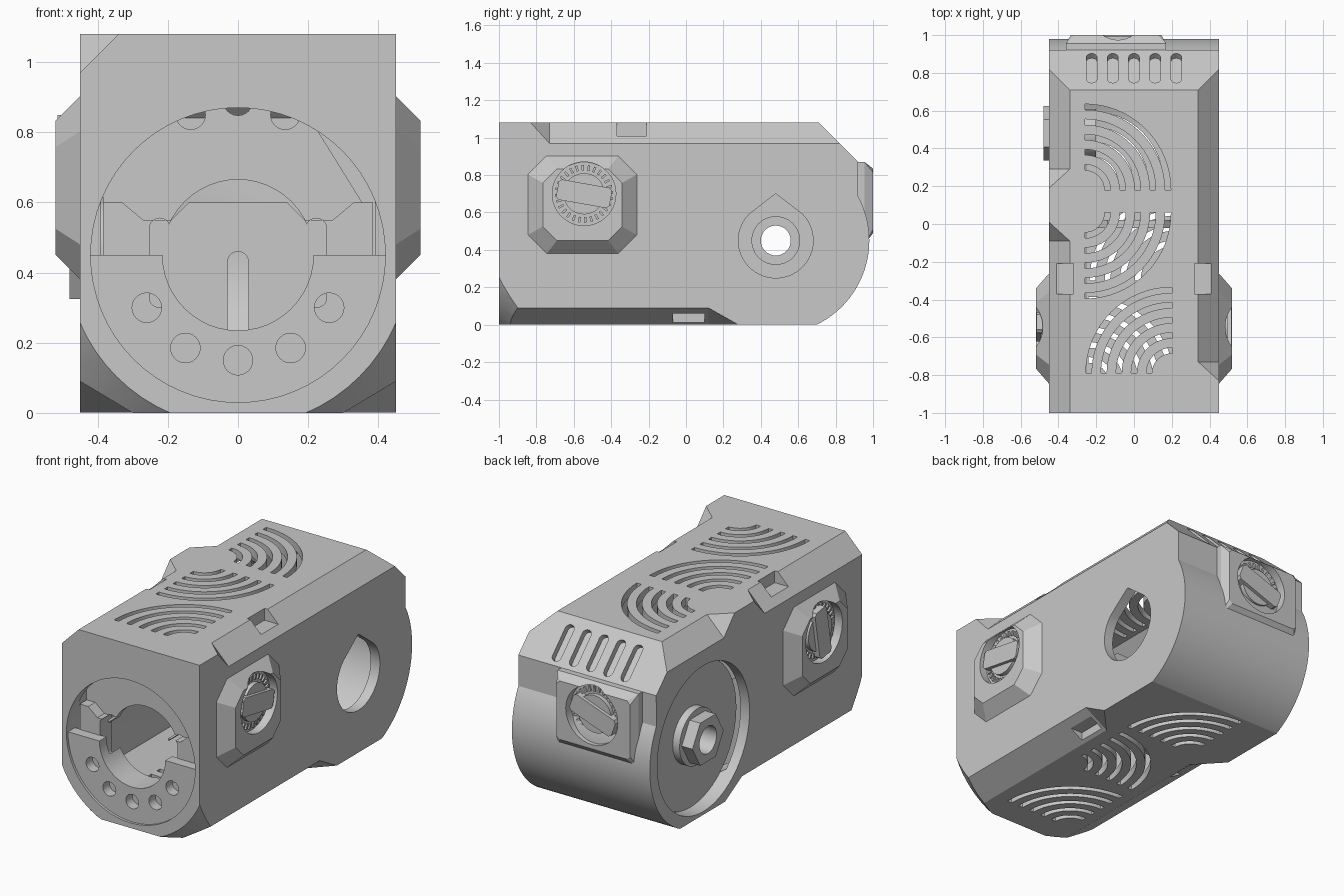
import bpy, bmesh, math
from mathutils import Matrix, Vector

if "Cube" in bpy.data.objects:
    bpy.data.objects.remove(bpy.data.objects["Cube"])

grey = bpy.data.materials.new("plain_grey")
grey.use_nodes = True
grey.diffuse_color = (0.58, 0.58, 0.58, 1)
grey.node_tree.nodes["Principled BSDF"].inputs["Base Color"].default_value = (0.58, 0.58, 0.58, 1)


def finish(bm, name, matrix=None):
    if matrix is not None:
        bm.transform(matrix)
    bmesh.ops.recalc_face_normals(bm, faces=bm.faces)
    mesh = bpy.data.meshes.new(name)
    bm.to_mesh(mesh)
    bm.free()
    obj = bpy.data.objects.new(name, mesh)
    bpy.context.collection.objects.link(obj)
    mesh.materials.append(grey)
    return obj


def prism(name, polys, axis, lo, hi, matrix=None):
    """Extrude outlines along one axis; outlines use the other two axes in order."""
    bm = bmesh.new()
    place = {"x": lambda p, t: (t, p[0], p[1]),
             "y": lambda p, t: (p[0], t, p[1]),
             "z": lambda p, t: (p[0], p[1], t)}[axis]
    for poly in polys:
        a = [bm.verts.new(place(p, lo)) for p in poly]
        b = [bm.verts.new(place(p, hi)) for p in poly]
        bm.faces.new(a)
        bm.faces.new(b[::-1])
        for i in range(len(a)):
            j = (i + 1) % len(a)
            bm.faces.new((a[i], a[j], b[j], b[i]))
    return finish(bm, name, matrix)


def hull(name, points, matrix=None):
    bm = bmesh.new()
    for p in points:
        bm.verts.new(p)
    bmesh.ops.convex_hull(bm, input=bm.verts)
    return finish(bm, name, matrix)


def arc(cx, cy, r, a0, a1, n=16):
    angles = [math.radians(a0 + (a1 - a0) * i / n) for i in range(n + 1)]
    return [(cx + r * math.cos(a), cy + r * math.sin(a)) for a in angles]


def circle(cx, cy, r, n=48):
    return arc(cx, cy, r, 0, 360 - 360 / n, n - 1)


def rect(x0, x1, y0, y1):
    return [(x0, y0), (x1, y0), (x1, y1), (x0, y1)]


def capsule(cx, y0, y1, r):
    return arc(cx, y1 - r, r, 0, 180, 10) + arc(cx, y0 + r, r, 180, 360, 10)


def octagon(x0, x1, y0, y1, c):
    return [(x0 + c, y0), (x1 - c, y0), (x1, y0 + c), (x1, y1 - c),
            (x1 - c, y1), (x0 + c, y1), (x0, y1 - c), (x0, y0 + c)]


def mirrored(pts):
    return pts + [(-x, z) for x, z in reversed(pts)]


def boolean(obj, cutter, op="DIFFERENCE"):
    mod = obj.modifiers.new("cut", "BOOLEAN")
    mod.operation, mod.object, mod.solver = op, cutter, "EXACT"
    bpy.context.view_layer.objects.active = obj
    bpy.ops.object.modifier_apply(modifier=mod.name)
    bpy.data.objects.remove(cutter)


# Housing: side profile with a round rear and a sloped top edge
side = [(-1, 0)] + arc(0.48, 0.45, 0.5, -64, 28.4, 32) + [(0.92, 0.87), (0.71, 1.08), (-1, 1.08)]
housing = prism("housing", [side], "x", -0.45, 0.45)

# Hollow interior
inner = [(-0.93, 0.05)] + arc(0.48, 0.45, 0.4, -90, 0, 20) + [(0.88, 0.84), (0.69, 1.03), (-0.93, 1.03)]
cavity = prism("cavity", [inner], "x", -0.5, 0.5)
section = mirrored([(0.25, 0.05), (0.39, 0.14), (0.39, 0.92), (0.29, 1.03)])
boolean(cavity, prism("section", [section], "y", -1.2, 1.2), "INTERSECT")
boolean(housing, cavity)


# Tapered edge chamfers
def chamfer(s, a, b, c, y0, y1, t0, t1):
    pts = []
    for y, t in ((y0, -t0), (y1, t1)):
        pts += [(s * a[0], y, a[1]), (s * b[0], y, b[1]), (s * c[0], y + t, c[1])]
    boolean(housing, hull("chamfer_cut", pts))


top_edge = ((0.31, 1.11), (0.48, 0.94), (0.48, 1.11))
low_edge = ((0.25, -0.03), (0.5, 0.12), (0.5, -0.03))
chamfer(1, *top_edge, -0.73, 1.2, 0.155, 0)
chamfer(-1, *top_edge, -1.2, -0.09, 0, 0.155)
chamfer(-1, *top_edge, 0.29, 1.2, 0.155, 0)
for s in (1, -1):
    chamfer(s, *low_edge, -1.2, 0.12, 0, 0.267)
    # Small latch notches in the chamfers
    for y0, y1, z0, z1 in ((-0.37, -0.21, 1.01, 1.2), (-0.07, 0.1, -0.1, 0.06)):
        boolean(housing, prism("notch", [rect(y0, y1, z0, z1)], "x", *sorted((s * 0.32, s * 0.6))))

# Conical rounding of the lower front corners
corner = prism("corner_cut", [rect(-0.6, 0.6, -0.1, 0.45)], "y", -1.1, -0.85)
cone = [(x, -1.15, z) for x, z in circle(0, 0.45, 0.361, 64)]
cone += [(x, -0.8, z) for x, z in circle(0, 0.45, 0.662, 64)]
boolean(corner, hull("cone", cone))
boolean(housing, corner)

# Round openings: front mouth, left teardrop, right recess
boolean(housing, prism("mouth", [circle(0, 0.45, 0.42, 64)], "y", -1.1, -0.85))
drop = arc(0.48, 0.45, 0.2, 135, 405, 40) + [(0.52, 0.67), (0.48, 0.7), (0.44, 0.67)]
boolean(housing, prism("teardrop", [drop], "x", 0.3, 0.6))
boolean(housing, prism("recess", [circle(0.48, 0.45, 0.43, 64)], "x", -0.6, -0.36))


# Curved vent slots
def fan(cx, cy, start, w=0.015):
    out = []
    for i in range(5):
        r = 0.12 + 0.08 * i
        out.append(arc(cx, cy, r + w, start, start + 90) + arc(cx, cy, r - w, start + 90, start))
    return out


top_fans = fan(-0.26, 0.18, 0) + fan(-0.26, 0.06, -90) + fan(0.2, -0.79, 90)
low_fans = fan(-0.24, -0.84, 0) + fan(0.22, -0.3, 90) + fan(-0.22, 0.22, 0)
boolean(housing, prism("top_slots", top_fans, "z", 0.95, 1.2))
boolean(housing, prism("low_slots", low_fans, "z", -0.1, 0.12))

# Shallow vents square to the rear slope
slope = Matrix.Translation((0, 0.825, 0.965)) @ Matrix.Rotation(math.radians(-45), 4, "X")
vents = [capsule(0.112 * i, -0.11, 0.11, 0.028) for i in range(-2, 3)]
boolean(housing, prism("rear_vents", vents, "z", -0.035, 0.1, slope))

# Lower front plate with bore and small holes
plate = prism("front_plate", [arc(0, 0.45, 0.425, 180, 360, 40)], "y", -0.985, -0.92)
spots = [(0, 0.15), (0.15, 0.185), (-0.15, 0.185), (0.26, 0.3), (-0.26, 0.3)]
boolean(plate, prism("spots", [circle(x, z, 0.042, 24) for x, z in spots], "y", -1.2, -0.5))

# Stepped holder and inner wall behind the plate
steps = [(0.14, 0.6), (0.19, 0.55), (0.27, 0.55), (0.33, 0.6), (0.385, 0.6), (0.385, 0.15), (0.25, 0.06)]
holder = prism("holder", [mirrored(steps)], "y", -0.925, -0.86)
wall = prism("inner_wall", [[(-0.33, 0.06), (0.33, 0.06), (0.385, 0.55), (0.23, 0.8), (0.2, 1.025),
                             (-0.28, 1.025), (-0.385, 0.9), (-0.385, 0.15)]], "y", -0.86, -0.82)
upper = [circle(x, z, 0.042, 24) for x, z in ((0, 0.89), (0.135, 0.85), (-0.135, 0.85))]
boolean(wall, prism("upper_holes", upper, "y", -1.2, -0.5))
for part in (holder, wall):
    slots = [capsule(s * 0.223, 0.3, 0.555, 0.03) for s in (1, -1)]
    boolean(part, prism("slots", slots, "y", -1.2, -0.5))
for part in (plate, holder, wall):
    boolean(part, prism("bore", [circle(0, 0.45, 0.215)], "y", -1.2, -0.5))

# Rear partition with a keyhole slot
partition = prism("partition", [mirrored(steps)], "y", -0.02, 0.02)
boolean(partition, prism("slot", [capsule(0, 0.2, 0.46, 0.03)], "y", -0.2, 0.2))

# Right recess: floor disc, flange, hex nut and inner sleeve, all bored through
for name, poly, x0, x1 in (("recess_floor", circle(0.48, 0.45, 0.428, 64), -0.365, -0.33),
                           ("nut_flange", circle(0.48, 0.45, 0.165), -0.41, -0.36),
                           ("hex_nut", circle(0.48, 0.45, 0.145, 6), -0.48, -0.4),
                           ("sleeve", circle(0.48, 0.45, 0.13), -0.34, -0.2)):
    part = prism(name, [poly], "x", x0, x1)
    boolean(part, prism("bore", [circle(0.48, 0.45, 0.08, 32)], "x", -0.7, 0))


# Raised boss with a dial in a round pocket; local z points outward
def dial_boss(name, matrix, layers, cx, cy, tilt):
    top = layers[-1][1]
    boss = hull(name + "_boss", [(*p, h) for poly, h in layers for p in poly], matrix)
    boolean(boss, prism("pocket", [circle(cx, cy, 0.17)], "z", top - 0.05, top + 0.1, matrix))
    prism(name + "_dial", [circle(cx, cy, 0.11)], "z", top - 0.06, top - 0.025, matrix)
    local = matrix @ Matrix.Translation((cx, cy, 0)) @ Matrix.Rotation(math.radians(tilt), 4, "Z")
    grip = octagon(-0.145, 0.145, -0.055, 0.055, 0.015)
    prism(name + "_grip", [grip], "z", top - 0.06, top - 0.005, local)
    ticks = []
    for i in range(28):
        turn = Matrix.Rotation(math.tau * i / 28, 2)
        ticks.append([turn @ Vector(p) for p in rect(0.125, 0.155, -0.006, 0.006)])
    prism(name + "_ticks", [[(v.x, v.y) for v in t] for t in ticks], "z", top - 0.06, top - 0.04, local)


left_m = Matrix(((0, 0, 1, 0), (1, 0, 0, 0), (0, 1, 0, 0), (0, 0, 0, 1)))
right_m = Matrix.Scale(-1, 4, (1, 0, 0)) @ left_m
back_m = Matrix(((1, 0, 0, 0), (0, 0, 1, 0), (0, 1, 0, 0), (0, 0, 0, 1)))
big = octagon(-0.845, -0.262, 0.38, 0.903, 0.1)
small = octagon(-0.765, -0.342, 0.45, 0.833, 0.075)
side_layers = [(big, 0.43), (big, 0.45), (small, 0.52)]
dial_boss("left", left_m, side_layers, -0.545, 0.7, -10)
dial_boss("right", right_m, side_layers, -0.545, 0.7, 80)
back_base = rect(-0.36, 0.17, 0.43, 0.87)
back_top = octagon(-0.335, 0.145, 0.49, 0.835, 0.02)
dial_boss("back", back_m, [(back_base, 0.9), (back_base, 0.955), (back_top, 1.0)], -0.085, 0.685, 20)

# Smooth curves, sharp edges
for obj in bpy.context.collection.objects:
    if obj.type == "MESH":
        bpy.ops.object.select_all(action="DESELECT")
        obj.select_set(True)
        bpy.context.view_layer.objects.active = obj
        bpy.ops.object.shade_smooth_by_angle(angle=math.radians(25))
